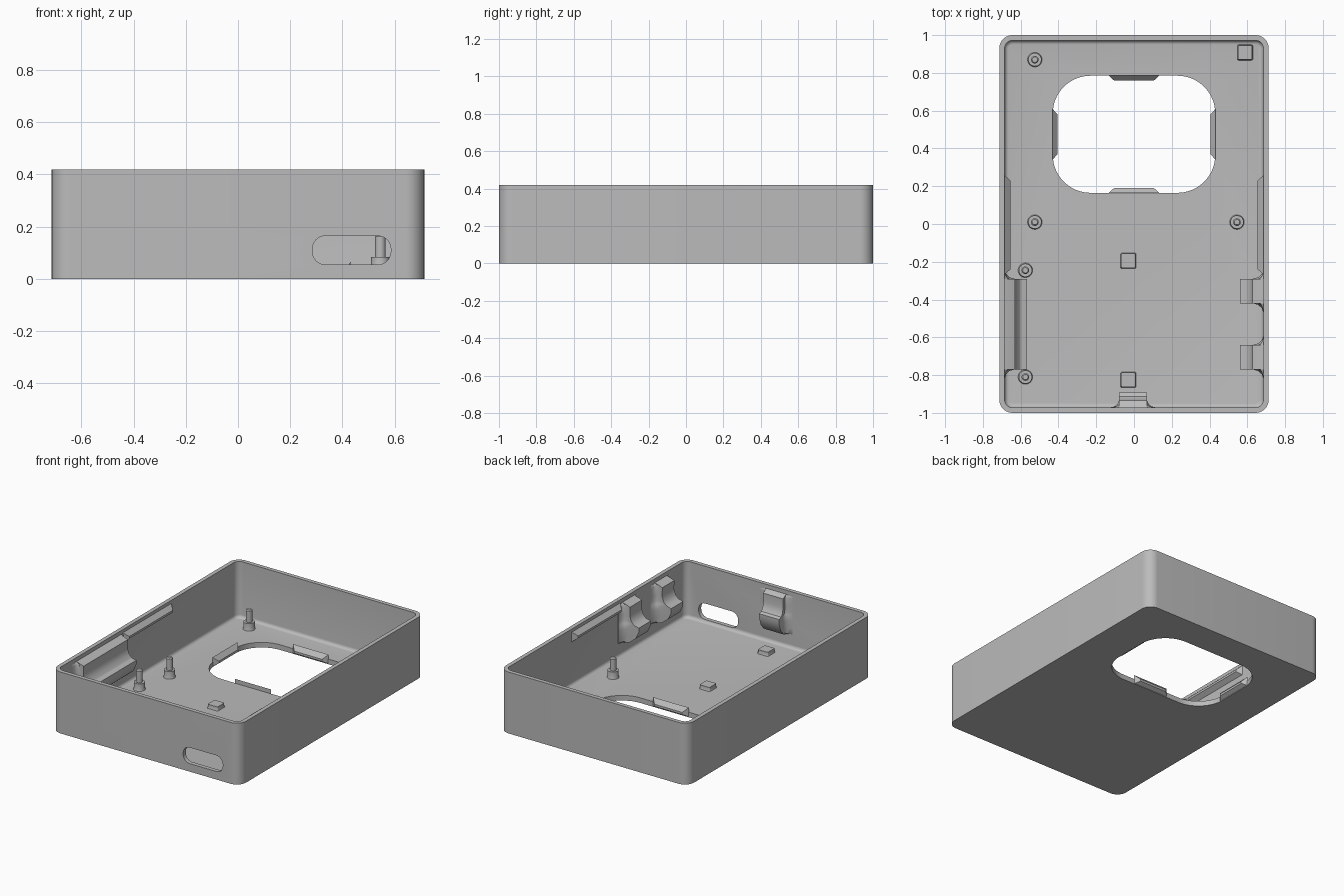
import bpy, bmesh, math

if "Cube" in bpy.data.objects:
    bpy.data.objects.remove(bpy.data.objects["Cube"], do_unlink=True)

grey = bpy.data.materials.new("plain grey")
grey.use_nodes = True
grey.diffuse_color = (0.5, 0.5, 0.5, 1)
grey.node_tree.nodes["Principled BSDF"].inputs["Base Color"].default_value = (0.5, 0.5, 0.5, 1)

HX, HY, TOP, WALL, FLOOR, CORNER = 0.713, 1.0, 0.42, 0.028, 0.035, 0.07
IX, IY = HX - WALL, HY - WALL
parts = []


def loft(name, rings, loc=(0, 0, 0), rot=(0, 0, 0)):
    """Skin a list of equal-length rings and cap both ends."""
    bm = bmesh.new()
    loops = [[bm.verts.new(p) for p in ring] for ring in rings]
    n = len(loops[0])
    for a, b in zip(loops, loops[1:]):
        for i in range(n):
            j = (i + 1) % n
            bm.faces.new((a[i], a[j], b[j], b[i]))
    bm.faces.new(loops[0][::-1])
    bm.faces.new(loops[-1])
    bmesh.ops.recalc_face_normals(bm, faces=bm.faces)
    mesh = bpy.data.meshes.new(name)
    bm.to_mesh(mesh)
    bm.free()
    mesh.materials.append(grey)
    ob = bpy.data.objects.new(name, mesh)
    ob.location, ob.rotation_euler = loc, rot
    bpy.context.collection.objects.link(ob)
    parts.append(ob)
    return ob


def rounded(hx, hy, r, z, steps=10):
    """Rounded rectangle ring at height z."""
    ring = []
    for k, (sx, sy) in enumerate([(1, 1), (-1, 1), (-1, -1), (1, -1)]):
        for i in range(steps + 1):
            a = math.pi / 2 * (k + i / steps)
            ring.append((sx * (hx - r) + r * math.cos(a), sy * (hy - r) + r * math.sin(a), z))
    return ring


def circle(r, z, n=32):
    return [(r * math.cos(math.tau * i / n), r * math.sin(math.tau * i / n), z) for i in range(n)]


def cut(ob, cutter):
    mod = ob.modifiers.new("opening", 'BOOLEAN')
    mod.operation, mod.solver, mod.object = 'DIFFERENCE', 'EXACT', cutter
    bpy.context.view_layer.update()
    result = bpy.data.meshes.new_from_object(ob.evaluated_get(bpy.context.evaluated_depsgraph_get()))
    ob.modifiers.clear()
    ob.data = result
    parts.remove(cutter)
    bpy.data.objects.remove(cutter, do_unlink=True)


def wedge(name, loc, turn, widths, depth, outer, inner):
    """Tapered snap ridge growing along local +x."""
    rings = []
    for x, w, (lo, hi) in [(-0.002, widths[0], outer), (depth, widths[1], inner)]:
        rings.append([(x, -w / 2, lo), (x, w / 2, lo), (x, w / 2, hi), (x, -w / 2, hi)])
    loft(name, rings, loc, (0, 0, math.radians(turn)))


def cradle(name, loc, turn, length, reach):
    """Wall bracket with a hollow seat and coved ends, growing along local +x."""
    profile = [(0.4, 0.13), (0.8, 0.17), (1, 0.22), (1, 0.25), (0.72, 0.258), (0.54, 0.28),
               (0.45, 0.315), (0.46, 0.375), (0.25, 0.385)]
    ends = [(0.045, 0.01), (0.025, 0.07), (0.008, 0.22), (0, 0.45), (0, 1)]
    stations = [(-length / 2 - o, s) for o, s in ends] + [(length / 2 + o, s) for o, s in ends[::-1]]
    rings = []
    for y, s in stations:
        rings.append([(-0.005, y, 0.12)] + [(d * s * reach, y, z) for d, z in profile] + [(-0.005, y, 0.395)])
    loft(name, rings, loc, (0, 0, math.radians(turn)))


# Open tray with a small cove where the walls meet the floor
rings = [rounded(HX, HY, CORNER, 0), rounded(HX, HY, CORNER, TOP)]
inner_r, cove = CORNER - WALL, 0.022
rings.append(rounded(IX, IY, inner_r, TOP))
for i in range(6):
    a = math.pi / 2 * i / 5
    inset = cove * (1 - math.cos(a))
    rings.append(rounded(IX - inset, IY - inset, inner_r - inset, FLOOR + cove * (1 - math.sin(a))))
tray = loft("tray", rings)

# Floor window and front slot
WX, WY, WC = 0.43, 0.31, 0.475
cut(tray, loft("window_cutter", [rounded(WX, WY, 0.2, -0.1, 16), rounded(WX, WY, 0.2, 0.15, 16)], (0, WC, 0)))
cut(tray, loft("slot_cutter", [rounded(0.15, 0.055, 0.05, -0.05), rounded(0.15, 0.055, 0.05, 0.05)],
               (0.435, -0.985, 0.11), (math.pi / 2, 0, 0)))

# Clips around the window and snap ridges below the rim
for side, loc, turn in [("back", (0, WC + WY, 0), -90), ("front", (0, WC - WY, 0), 90),
                        ("right", (-WX, WC, 0), 0), ("left", (WX, WC, 0), 180)]:
    wedge(side + "_window_clip", loc, turn, (0.27, 0.21), 0.026, (0.003, 0.065), (0.02, 0.035))
for side, x, turn in [("right", -IX, 0), ("left", IX, 180)]:
    wedge(side + "_snap_ridge", (x, -0.005, 0), turn, (0.53, 0.47), 0.03, (0.33, 0.4), (0.355, 0.37))

# Wall cradles
cradle("right_cradle", (-IX, -0.53, 0), 0, 0.48, 0.118)
cradle("left_rear_cradle", (IX, -0.355, 0), 180, 0.13, 0.125)
cradle("left_front_cradle", (IX, -0.705, 0), 180, 0.13, 0.125)
cradle("front_cradle", (-0.005, -IY, 0), 90, 0.15, 0.08)

# Stepped locating posts
for i, (x, y) in enumerate([(-0.525, 0.87), (-0.525, 0.01), (0.545, 0.01), (-0.575, -0.245), (-0.575, -0.81)]):
    steps = [(0.04, FLOOR - 0.005), (0.035, 0.045), (0.035, 0.085), (0.02, 0.085), (0.02, 0.163), (0.014, 0.17)]
    loft("post_%d" % (i + 1), [circle(r, z) for r, z in steps], (x, y, 0))

# Low floor pads
for i, (x, y) in enumerate([(-0.03, -0.195), (-0.03, -0.825), (0.588, 0.908)]):
    loft("floor_pad_%d" % (i + 1), [rounded(0.043, 0.043, 0.008, FLOOR - 0.005, 4),
                                    rounded(0.038, 0.038, 0.008, 0.045, 4),
                                    rounded(0.038, 0.038, 0.008, 0.062, 4)], (x, y, 0))

# Smooth curved walls, crisp corners
bpy.ops.object.select_all(action='DESELECT')
for ob in parts:
    ob.select_set(True)
bpy.context.view_layer.objects.active = tray
bpy.ops.object.shade_smooth_by_angle(angle=math.radians(32))
